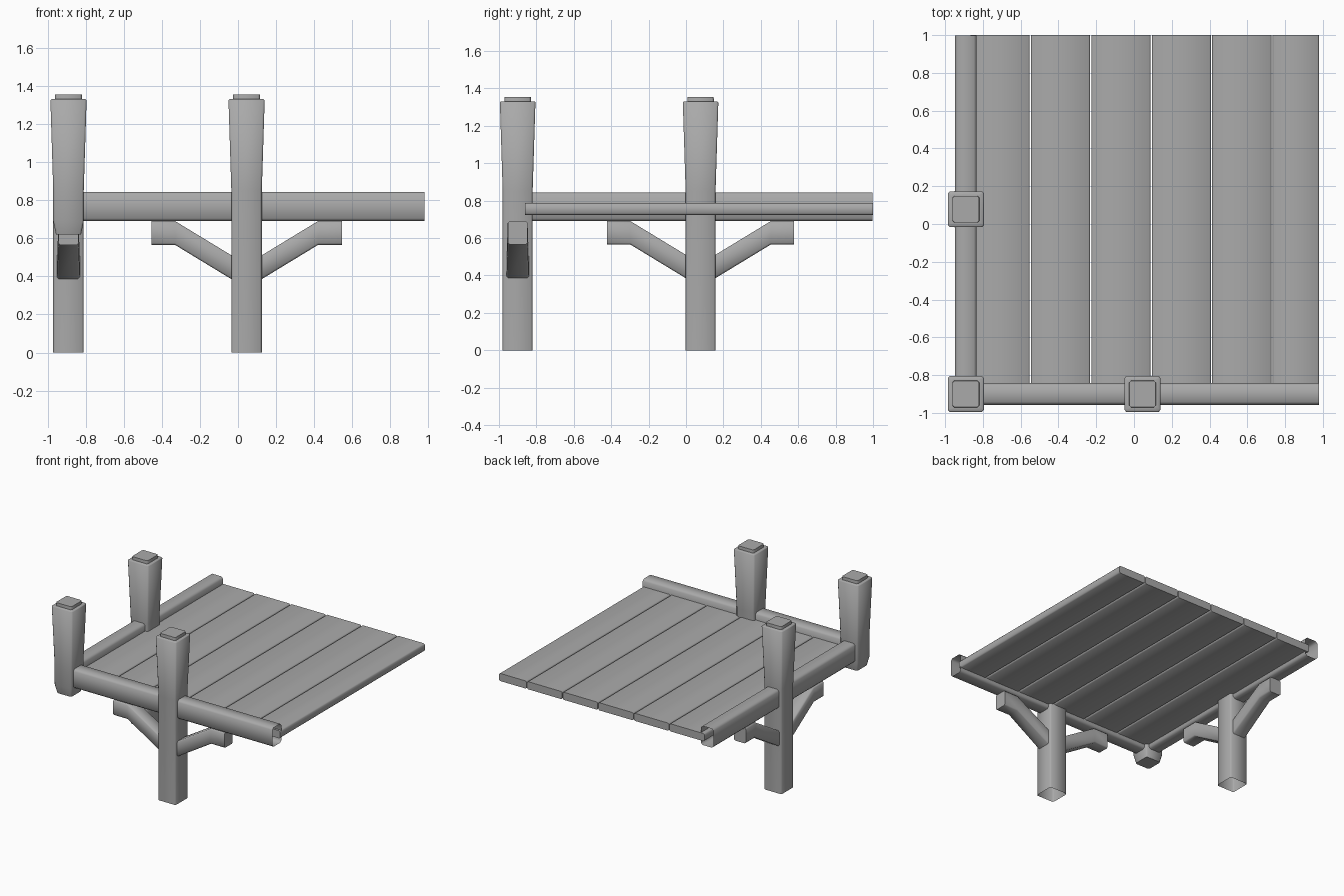
import bpy
import bmesh
from math import radians
from mathutils import Vector

if "Cube" in bpy.data.objects:
    bpy.data.objects.remove(bpy.data.objects["Cube"], do_unlink=True)

grey = bpy.data.materials.new("weathered_grey")
grey.use_nodes = True
grey.diffuse_color = (0.4, 0.4, 0.4, 1)
grey.node_tree.nodes["Principled BSDF"].inputs["Base Color"].default_value = (0.4, 0.4, 0.4, 1)

X, Y, Z = Vector((1, 0, 0)), Vector((0, 1, 0)), Vector((0, 0, 1))


def loft(name, rings, u, v, start_cap=False, end_cap=False, chamfer=0.01):
    """Skin chamfered rectangles, each given as (centre, half_u, half_v)."""
    bm = bmesh.new()
    loops = []
    for centre, a, b in rings:
        c = chamfer
        outline = [(a, c - b), (a, b - c), (a - c, b), (c - a, b),
                   (-a, b - c), (-a, c - b), (c - a, -b), (a - c, -b)]
        loops.append([bm.verts.new(centre + u * p + v * q) for p, q in outline])
    for low, high in zip(loops, loops[1:]):
        for i in range(8):
            j = (i + 1) % 8
            bm.faces.new((low[i], low[j], high[j], high[i]))
    if start_cap:
        bm.faces.new(loops[0][::-1])
    if end_cap:
        bm.faces.new(loops[-1])
    mesh = bpy.data.meshes.new(name)
    bm.to_mesh(mesh)
    bm.free()
    mesh.materials.append(grey)
    obj = bpy.data.objects.new(name, mesh)
    bpy.context.collection.objects.link(obj)
    bpy.ops.object.select_all(action="DESELECT")
    obj.select_set(True)
    bpy.context.view_layer.objects.active = obj
    bpy.ops.object.shade_smooth_by_angle(angle=radians(50))
    return obj


def post(name, x, y, foot, closed):
    """Square post flaring to a stepped top."""
    profile = foot + [(0.08, 0.85), (0.095, 1.325), (0.09, 1.33),
                      (0.071, 1.33), (0.07, 1.355)]
    rings = [(Vector((x, y, z)), r, r) for r, z in profile]
    loft(name, rings, X, Y, start_cap=closed, end_cap=True)


def straight(name, start, end, a, b, caps, chamfer):
    """Level member of constant section between two points."""
    start, end = Vector(start), Vector(end)
    side = Z.cross((end - start).normalized())
    loft(name, [(start, a, b), (end, a, b)], side, Z, caps, caps, chamfer)


def brace(name, origin, d):
    """Sloping strut that turns level under the beam."""
    rings = [(origin + d * t + Z * z, w, 0.0625)
             for t, z, w in [(0.05, 0.43, 0.06), (0.375, 0.6275, 0.053),
                             (0.5, 0.6275, 0.053)]]
    loft(name, rings, Z.cross(d), Z, end_cap=True)


# Posts: the corner one stops just below the beams
EDGE_X, EDGE_Y = -0.89, -0.9
FRONT_X, SIDE_Y = 0.045, 0.078
post("corner_post", EDGE_X, EDGE_Y, [(0.066, 0.62), (0.08, 0.69)], True)
post("front_post", FRONT_X, EDGE_Y, [(0.08, 0)], False)
post("side_post", EDGE_X, SIDE_Y, [(0.08, 0)], False)

# Edge beams, open at the ends
straight("front_beam", (EDGE_X, EDGE_Y, 0.767), (0.98, EDGE_Y, 0.767), 0.057, 0.077, False, 0.015)
straight("side_beam", (EDGE_X, EDGE_Y, 0.767), (EDGE_X, 0.998, 0.767), 0.057, 0.077, False, 0.015)

# Pairs of braces on the two tall posts
for label, sign in (("left", 1), ("right", -1)):
    brace("front_brace_" + label, Vector((FRONT_X, EDGE_Y, 0)), X * sign)
for label, sign in (("back", 1), ("front", -1)):
    brace("side_brace_" + label, Vector((EDGE_X, SIDE_Y, 0)), Y * sign)

# Deck boards with narrow gaps
PITCH = 0.32
for i in range(6):
    right = -0.552 + i * PITCH
    right = min(right, 0.98)
    left = -0.866 + i * PITCH
    x = (left + right) / 2
    straight(f"deck_board_{i + 1}", (x, -0.86, 0.755), (x, 1, 0.755),
             (right - left) / 2, 0.031, True, 0.008)
